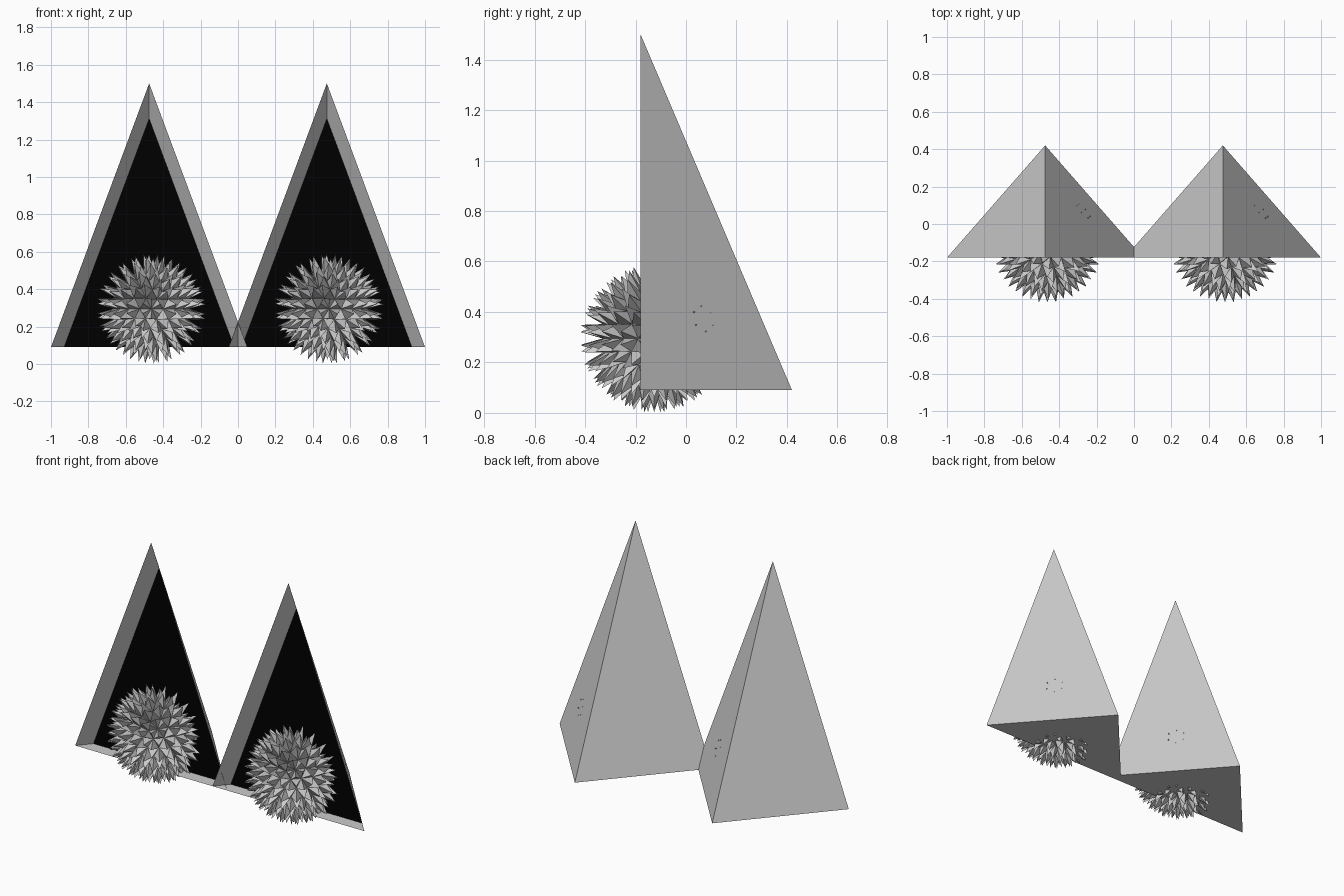
import bpy, bmesh
from mathutils import Vector

if "Cube" in bpy.data.objects:
    bpy.data.objects.remove(bpy.data.objects["Cube"])

HALF, FRONT, BACK, BASE, TOP = 0.525, -0.18, 0.42, 0.09, 1.5

black = bpy.data.materials.new("black")
black.diffuse_color = (0.0, 0.0, 0.0, 1)
black.use_nodes = True
black.node_tree.nodes["Principled BSDF"].inputs["Base Color"].default_value = black.diffuse_color


def mesh_object(name, bm, mat=None):
    me = bpy.data.meshes.new(name)
    bm.to_mesh(me)
    bm.free()
    ob = bpy.data.objects.new(name, me)
    bpy.context.collection.objects.link(ob)
    if mat:
        me.materials.append(mat)
    return ob


def section(bm, cx, y):
    """Triangle cut through the pyramid at depth y."""
    s = (BACK - y) / (BACK - FRONT)
    return [bm.verts.new(p) for p in (
        (cx - HALF * s, y, BASE),
        (cx + HALF * s, y, BASE),
        (cx, y, BASE + (TOP - BASE) * s))]


def ear(side, cx):
    # three-sided shell, open at the front
    bm = bmesh.new()
    left, right, top = section(bm, cx, FRONT)
    back = bm.verts.new((cx, BACK, BASE))
    bm.faces.new((left, back, right))
    bm.faces.new((right, back, top))
    bm.faces.new((top, back, left))
    mesh_object(side + "_ear_shell", bm)

    # recessed black lining
    bm = bmesh.new()
    bm.faces.new(section(bm, cx, -0.10))
    mesh_object(side + "_ear_lining", bm, black)


def pompom(side, centre, inner=0.205, outer=0.295):
    # ball with every face pulled out into a spike
    bm = bmesh.new()
    bmesh.ops.create_icosphere(bm, subdivisions=3, radius=inner)
    tips = bmesh.ops.poke(bm, faces=bm.faces[:])["verts"]
    for v in tips:
        v.co = v.co.normalized() * outer
    bmesh.ops.translate(bm, verts=bm.verts[:], vec=Vector(centre))
    mesh_object(side + "_pompom", bm)


for side, sx in (("left", -1), ("right", 1)):
    ear(side, 0.475 * sx)
    pompom(side, (0.475 * sx + 0.012, -0.126, 0.295))
